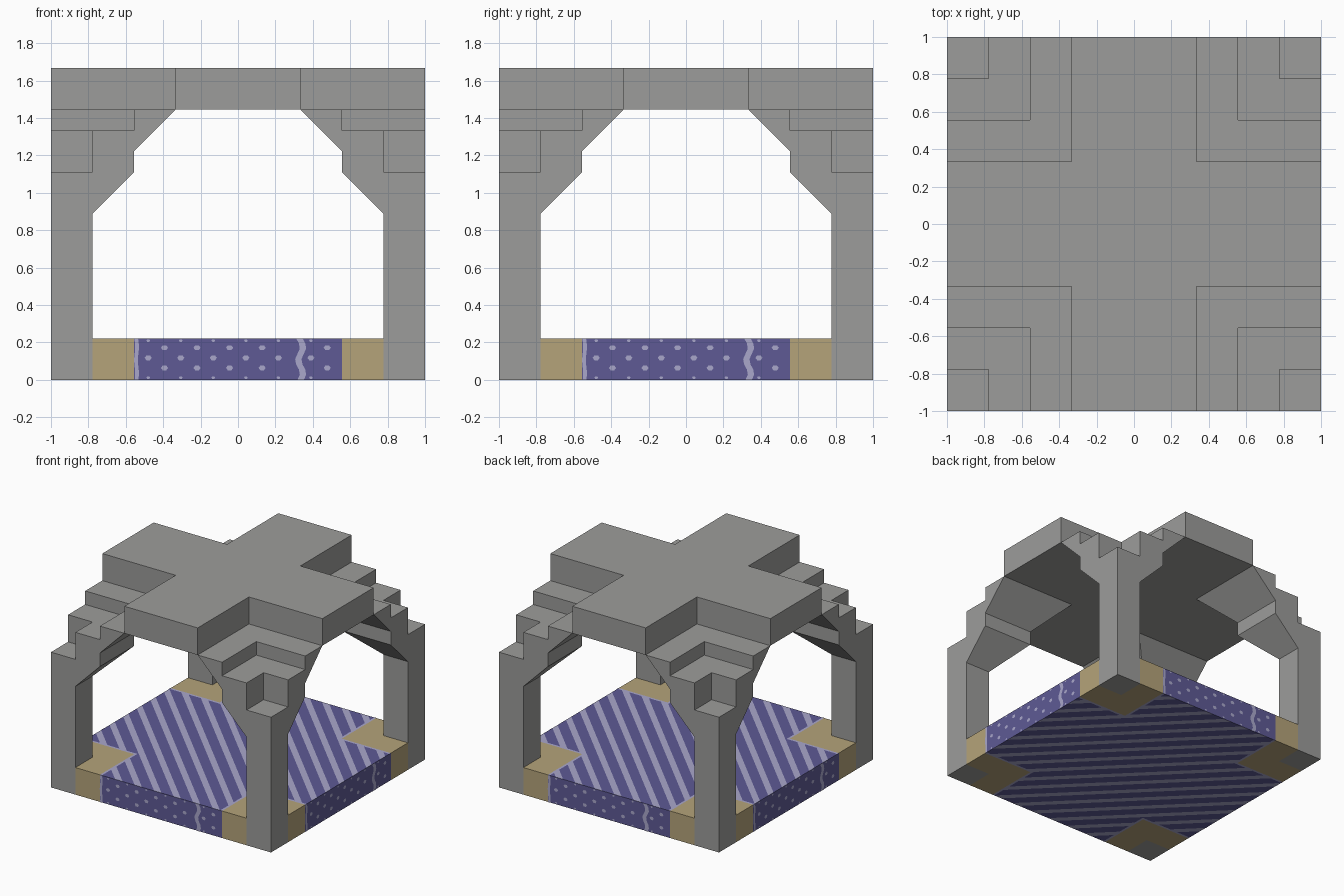
import bpy, bmesh, math
from mathutils import Matrix, Vector

if "Cube" in bpy.data.objects:
    bpy.data.objects.remove(bpy.data.objects["Cube"])

U = 2 / 9                                   # module size
A, H, B = 3.5 * U, 2.5 * U, 1.5 * U         # post, base corner and roof arm lines


def material(name, rgb):
    m = bpy.data.materials.new(name)
    m.diffuse_color = (*rgb, 1)
    m.use_nodes = True
    m.node_tree.nodes["Principled BSDF"].inputs["Base Color"].default_value = m.diffuse_color
    return m


GREY = material("grey stone", (0.335, 0.335, 0.328))
TAN = material("tan sand", (0.46, 0.37, 0.195))
BLUE = material("deep blue", (0.112, 0.102, 0.300))
PALE = material("pale lavender", (0.40, 0.39, 0.60))


def finish(bm, name, mats, fix_normals=True):
    if fix_normals:
        bmesh.ops.recalc_face_normals(bm, faces=bm.faces[:])
    me = bpy.data.meshes.new(name)
    bm.to_mesh(me)
    bm.free()
    for m in mats:
        me.materials.append(m)
    ob = bpy.data.objects.new(name, me)
    bpy.context.collection.objects.link(ob)
    return ob


def prism(name, outline, z0, z1, mat):
    bm = bmesh.new()
    lo = [bm.verts.new((x, y, z0)) for x, y in outline]
    hi = [bm.verts.new((x, y, z1)) for x, y in outline]
    bm.faces.new(lo)
    bm.faces.new(hi)
    n = len(outline)
    for i in range(n):
        j = (i + 1) % n
        bm.faces.new((lo[i], lo[j], hi[j], hi[i]))
    return finish(bm, name, [mat])


# Corner post with stepped bracket: one profile mitred round the corner
PROFILE = [(1, 0), (A, 0), (A, 4 * U), (H, 5 * U), (H, 5.5 * U), (B, 6.5 * U),
           (H, 6.5 * U), (H, 6 * U), (A, 6 * U), (A, 5 * U), (1, 5 * U)]


def corner_post(name, sx, sy):
    bm = bmesh.new()
    rows = [[bm.verts.new((sx * x, sy * y, z)) for x, y in ((s, 1), (s, s), (1, s))]
            for s, z in PROFILE]
    for p, q in zip(rows, rows[1:]):
        for i in (0, 1):
            bm.faces.new((p[i], p[i + 1], q[i + 1], q[i]))
    bm.faces.new([r[0] for r in rows])
    bm.faces.new([r[2] for r in rows])
    bmesh.ops.remove_doubles(bm, verts=bm.verts[:], dist=1e-5)
    finish(bm, name, [GREY])


for sy, depth in ((-1, "front"), (1, "back")):
    for sx, side in ((-1, "left"), (1, "right")):
        corner_post(f"{depth}_{side}_post", sx, sy)
        # L-shaped sand footing round the post
        ell = [(H, H), (1, H), (1, A), (A, A), (A, 1), (H, 1)]
        prism(f"{depth}_{side}_footing", [(sx * x, sy * y) for x, y in ell], 0, U, TAN)

# Cross-shaped roof slab
cross = [(-B, -1), (B, -1), (B, -B), (1, -B), (1, B), (B, B),
         (B, 1), (-B, 1), (-B, B), (-1, B), (-1, -B), (-B, -B)]
prism("roof_cross", cross, 6.5 * U, 7.5 * U, GREY)

# Cross-shaped floor with diagonal stripes and pale fringe at the footings
F = H - 0.018
lines = [-1, -H, -F, F, H, 1]
bm = bmesh.new()
grid = {(i, j): bm.verts.new((x, y, 0)) for i, x in enumerate(lines)
        for j, y in enumerate(lines)}
for i in range(5):
    for j in range(5):
        if i in (0, 4) and j in (0, 4):
            continue
        bm.faces.new((grid[i, j], grid[i + 1, j], grid[i + 1, j + 1], grid[i, j + 1]))
bmesh.ops.delete(bm, geom=[v for v in bm.verts if not v.link_faces], context='VERTS')
ext = bmesh.ops.extrude_face_region(bm, geom=bm.faces[:], use_keep_orig=True)
bmesh.ops.translate(bm, vec=(0, 0, U),
                    verts=[g for g in ext["geom"] if isinstance(g, bmesh.types.BMVert)])
PERIOD, SHARE = 0.177, 0.38
for k in range(-9, 10):
    for c in (k * PERIOD, (k + SHARE) * PERIOD):
        bmesh.ops.bisect_plane(bm, geom=bm.verts[:] + bm.edges[:] + bm.faces[:], dist=1e-6,
                               plane_co=(c / 2, c / 2, 0), plane_no=(1, 1, 0))
bmesh.ops.recalc_face_normals(bm, faces=bm.faces[:])
for f in bm.faces:
    c = f.calc_center_median()
    if abs(f.normal.z) > 0.5:
        fringe = abs(c.x) > F and abs(c.y) > F
        f.material_index = int(fringe or ((c.x + c.y) / PERIOD) % 1 < SHARE)
finish(bm, "striped_floor", [BLUE, PALE])

# Pale spots and wavy bands on the four floor edges
for k, side in enumerate(("front", "right", "back", "left")):
    bm = bmesh.new()

    def patch(points):
        bm.faces.new([bm.verts.new((x, -1.002, z)) for x, z in points])

    for row, z in enumerate((0.012, 0.064, 0.118, 0.172, 0.21)):
        for n in range(7):
            x = -0.48 + 0.174 * n + 0.087 * (row % 2)
            if x > 0.53 or abs(x - 0.335) < 0.045:
                continue
            r = 0.010 if row in (0, 4) else 0.019
            patch([(x + r * math.cos(t * math.pi / 3), z + 0.8 * r * math.sin(t * math.pi / 3))
                   for t in range(6)])
    for x0, w, wave in ((0.335, 0.017, 0.013), (-H + 0.013, 0.010, 0.003)):
        for s in range(8):
            za, zb = s * U / 8, (s + 1) * U / 8
            xa, xb = (x0 + wave * math.sin(z * 45) for z in (za, zb))
            patch([(xa - w, za), (xa + w, za), (xb + w, zb), (xb - w, zb)])
    bm.transform(Matrix.Rotation(k * math.pi / 2, 4, 'Z'))
    finish(bm, f"{side}_edge_spots", [PALE], fix_normals=False)
